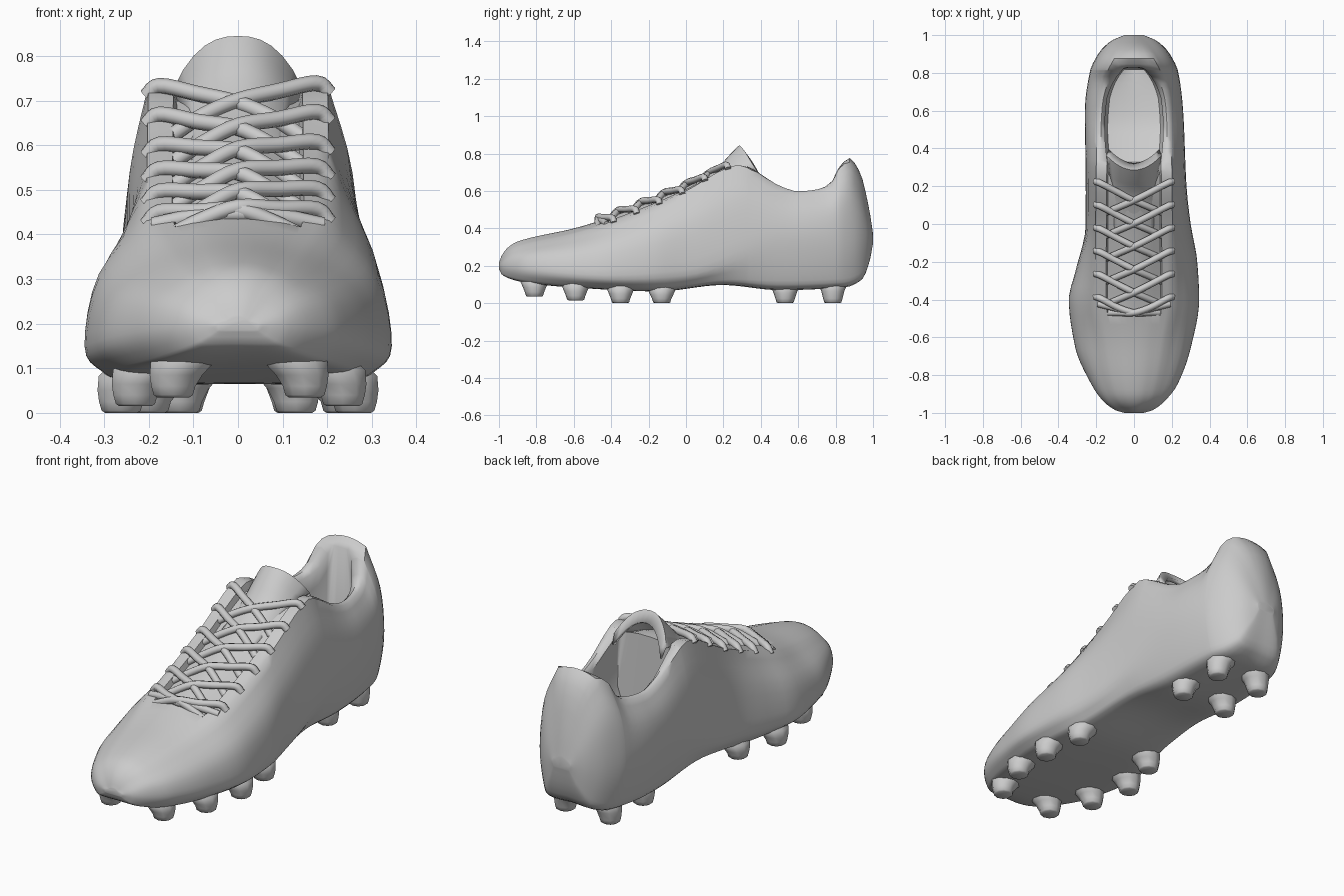
import bpy, bmesh, math
from mathutils import Vector

cube = bpy.data.objects.get("Cube")
if cube:
    bpy.data.objects.remove(cube)

grey = bpy.data.materials.new("light_grey")
grey.use_nodes = True
grey.diffuse_color = (0.6, 0.6, 0.6, 1)
grey.node_tree.nodes["Principled BSDF"].inputs["Base Color"].default_value = grey.diffuse_color


def finish(obj, angle=50):
    bpy.ops.object.select_all(action='DESELECT')
    obj.select_set(True)
    bpy.context.view_layer.objects.active = obj
    if obj.type == 'CURVE':
        bpy.ops.object.convert(target='MESH')
        obj = bpy.context.object
    obj.data.materials.clear()
    obj.data.materials.append(grey)
    bpy.ops.object.shade_smooth_by_angle(angle=math.radians(angle))


def make_mesh(name, bm):
    bmesh.ops.recalc_face_normals(bm, faces=bm.faces)
    mesh = bpy.data.meshes.new(name)
    bm.to_mesh(mesh)
    bm.free()
    obj = bpy.data.objects.new(name, mesh)
    bpy.context.collection.objects.link(obj)
    return obj


def loft(bm, rings, closed=True):
    rows = [[bm.verts.new(p) for p in ring] for ring in rings]
    n = len(rows[0])
    for a, b in zip(rows, rows[1:]):
        for i in range(n if closed else n - 1):
            j = (i + 1) % n
            bm.faces.new((a[i], a[j], b[j], b[i]))
    return rows


def keyed(*keys):
    """Smooth curve through (position, value) keys without overshoot."""
    d = [(b[1] - a[1]) / (b[0] - a[0]) for a, b in zip(keys, keys[1:])]
    m = [d[0]] + [2 * p * q / (p + q) if p * q > 0 else 0 for p, q in zip(d, d[1:])] + [d[-1]]

    def value(x):
        x = min(max(x, keys[0][0]), keys[-1][0])
        i = next(k for k in range(len(d)) if x <= keys[k + 1][0])
        h = keys[i + 1][0] - keys[i][0]
        t = (x - keys[i][0]) / h
        s = t * t * (3 - 2 * t)
        return (keys[i][1] * (1 - s) + keys[i + 1][1] * s
                + h * t * (1 - t) * (m[i] * (1 - t) - m[i + 1] * t))
    return value


def catmull(pts, steps):
    p = [Vector(q) for q in pts]
    p = [2 * p[0] - p[1]] + p + [2 * p[-1] - p[-2]]
    out = []
    for a, b, c, d in zip(p, p[1:], p[2:], p[3:]):
        for k in range(steps):
            t = k / steps
            out.append(b + (c - a) * t / 2 + (2 * a - 5 * b + 4 * c - d) * t * t / 2
                       + (3 * b - a - 3 * c + d) * t ** 3 / 2)
    return out + [p[-2]]


# Shape of the shoe along its length
sole = keyed((-1, .185), (-.985, .155), (-.93, .128), (-.85, .11), (-.6, .085), (-.15, .065),
             (.2, .1), (.5, .075), (.85, .09), (.94, .13), (.98, .22), (1, .32))
rim = keyed((-1, .205), (-.985, .235), (-.95, .275), (-.9, .3), (-.6, .37), (-.42, .425), (0, .6),
            (.2, .715), (.28, .74), (.37, .7), (.5, .62), (.6, .59), (.7, .6), (.77, .63),
            (.82, .72), (.87, .755), (.93, .67), (.98, .48), (1, .36))
crown = keyed((-1, .215), (-.985, .255), (-.95, .3), (-.9, .33), (-.6, .4), (-.45, .445), (0, .62),
              (.1, .668), (.3, .73), (.82, .735), (.87, .777), (.93, .7), (.98, .5), (1, .37))
widest = keyed((-1, .195), (-.4, .15), (0, .18), (.5, .34), (1, .34))
right_width = keyed((-1, .05), (-.985, .1), (-.93, .17), (-.85, .225), (-.65, .312), (-.4, .345),
                    (-.25, .31), (0, .255), (.2, .255), (.6, .26), (.8, .235), (.9, .19),
                    (.97, .12), (1, .05))
left_width = keyed((-1, .05), (-.985, .1), (-.93, .17), (-.85, .23), (-.65, .302), (-.4, .345),
                   (-.2, .335), (0, .3), (.2, .278), (.6, .26), (.8, .235), (.9, .19),
                   (.97, .12), (1, .05))
rim_width = keyed((-1, .025), (-.985, .05), (-.9, .11), (-.6, .17), (-.4, .205), (.3, .2), (.6, .19),
                  (.75, .165), (.82, .135), (.9, .09), (1, .025))
opening = keyed((.3, .14), (.5, .155), (.65, .145), (.75, .11), (.83, .05))
throat = keyed((-.48, 0), (-.42, .03), (.3, .035), (.33, 0))
insole = keyed((.33, .36), (.55, .25), (.83, .22))


def half_section(y, w):
    zb, zt, zm, r = sole(y), rim(y), widest(y), rim_width(y)
    outer = [(0, zb), (.7 * w, zb), (.89 * w, zb + .28 * (zm - zb)), (w, zm),
             (r + .77 * (w - r), zm + .56 * (zt - zm)), (r, zt)]
    pts = [tuple(p) for p in catmull(outer, 4)]
    c, cut = crown(y), throat(y)
    if .33 < y < .82:
        # Padded collar and lining
        a, f = opening(y), insole(y)
        pts += [((r + a) / 2, zt + .008), (a, zt - .012), (a + .005, zt - .1),
                (a + .01, f + .08), (a * .9, f + .01), (a * .5, f), (0, f)]
    elif y > .5:
        # Heel tab
        pts += [(r * k, c + (zt - c) * k * k) for k in (.65, .38, .3, .22, .14, .07, 0)]
    else:
        # Toe box, and eyestay with its sunken throat
        pts += [(r * .86, zt + .25 * (c - zt)), (r * .72, zt + .45 * (c - zt)),
                (r * .68, zt + .5 * (c - zt) - cut), (r * .52, zt + .75 * (c - zt) - cut * .7),
                (r * .35, zt + .9 * (c - zt) - cut * .3), (r * .17, c), (0, c)]
    return pts


# Upper and sole plate in one shell
stations = sorted([-math.cos(math.pi * i / 56) for i in range(57)] + [.322, .338, .812, .828])
rings = []
for y in stations:
    plus, minus = half_section(y, left_width(y)), half_section(y, right_width(y))
    rings.append([(x, y, z) for x, z in plus] + [(-x, y, z) for x, z in minus[-2:0:-1]])
bm = bmesh.new()
rows = loft(bm, rings)
bm.faces.new(rows[0])
bm.faces.new(rows[-1])
finish(make_mesh("shoe_shell", bm))

# Arched tongue with a flared tip
tongue_z = keyed((-.1, .555), (.1, .662), (.18, .72), (.23, .775), (.285, .835))
bm = bmesh.new()
grid = []
for i in range(12):
    s = i / 11
    y = -.1 + .385 * s
    flare = s ** 3
    grid.append([(u * (.1 + .04 * flare), y + .075 * flare * u * u,
                  tongue_z(y) - (.02 + .095 * flare) * abs(u) ** 2.5)
                 for u in [k / 6 for k in range(-6, 7)]])
grid.append([(x * .95, y + .03, z - .045) for x, y, z in grid[-1]])
loft(bm, grid, closed=False)
tongue = make_mesh("tongue", bm)
solid = tongue.modifiers.new("thickness", 'SOLIDIFY')
solid.thickness = .02
solid.offset = 0
finish(tongue)


def lace(name, pts, radius=.018):
    data = bpy.data.curves.new(name, 'CURVE')
    data.dimensions = '3D'
    data.bevel_depth = radius
    data.bevel_resolution = 2
    data.use_fill_caps = True
    path = catmull(pts, 4)
    line = data.splines.new('POLY')
    line.points.add(len(path) - 1)
    for p, q in zip(line.points, path):
        p.co = (*q, 1)
    obj = bpy.data.objects.new(name, data)
    bpy.context.collection.objects.link(obj)
    finish(obj)


# Crossed laces, each from an eyelet over the centre and under the opposite edge
lace_path = ((.205, .01, -.012), (.175, 0, .016), (.09, -.045, .02), (0, -.09, .02),
             (-.08, -.125, .004), (-.15, -.155, -.02))
for row in range(6):
    y = .215 - .122 * row
    for side, label in ((1, "left"), (-1, "right")):
        path = []
        for x, dy, lift in lace_path:
            t = max(y + dy, -.47)
            base = rim(t) + (crown(t) - rim(t)) * (1 - abs(x) / .2)
            path.append((x * side, t, base + lift + .003 * side))
        lace(f"lace_{label}_{row + 1}", path)
lace("lace_bottom", [(x, -.47 + abs(x) * .25, crown(-.47) + .008 - x * x * .7)
                     for x in (-.19, -.1, 0, .1, .19)])

# Tapered studs, leaning out from the sole
stud_rows = [(-.81, .145, .15, .035), (-.59, .23, .235, .015), (-.35, .262, .262, 0),
             (-.13, .2, .235, 0), (.53, .13, .13, 0), (.785, .125, .125, 0)]
for row, (y, right, left, tip) in enumerate(stud_rows):
    for label, side, x in (("right", -1, right), ("left", 1, left)):
        top = sole(y)
        shape = [(.06, top + .05, .045), (.076, top + .012, .022), (.062, top - .02, .006),
                 (.052, tip + .025, 0), (.046, tip + .005, 0), (.038, tip, 0)]
        bm = bmesh.new()
        rings = loft(bm, [[(side * (x - lean) + r * math.cos(a), y + r * math.sin(a), z)
                           for a in [math.tau * (k + .5) / 10 for k in range(10)]]
                          for r, z, lean in shape])
        bm.faces.new(rings[-1])
        bm.faces.new(rings[0])
        finish(make_mesh(f"stud_{label}_{row + 1}", bm), 45)
